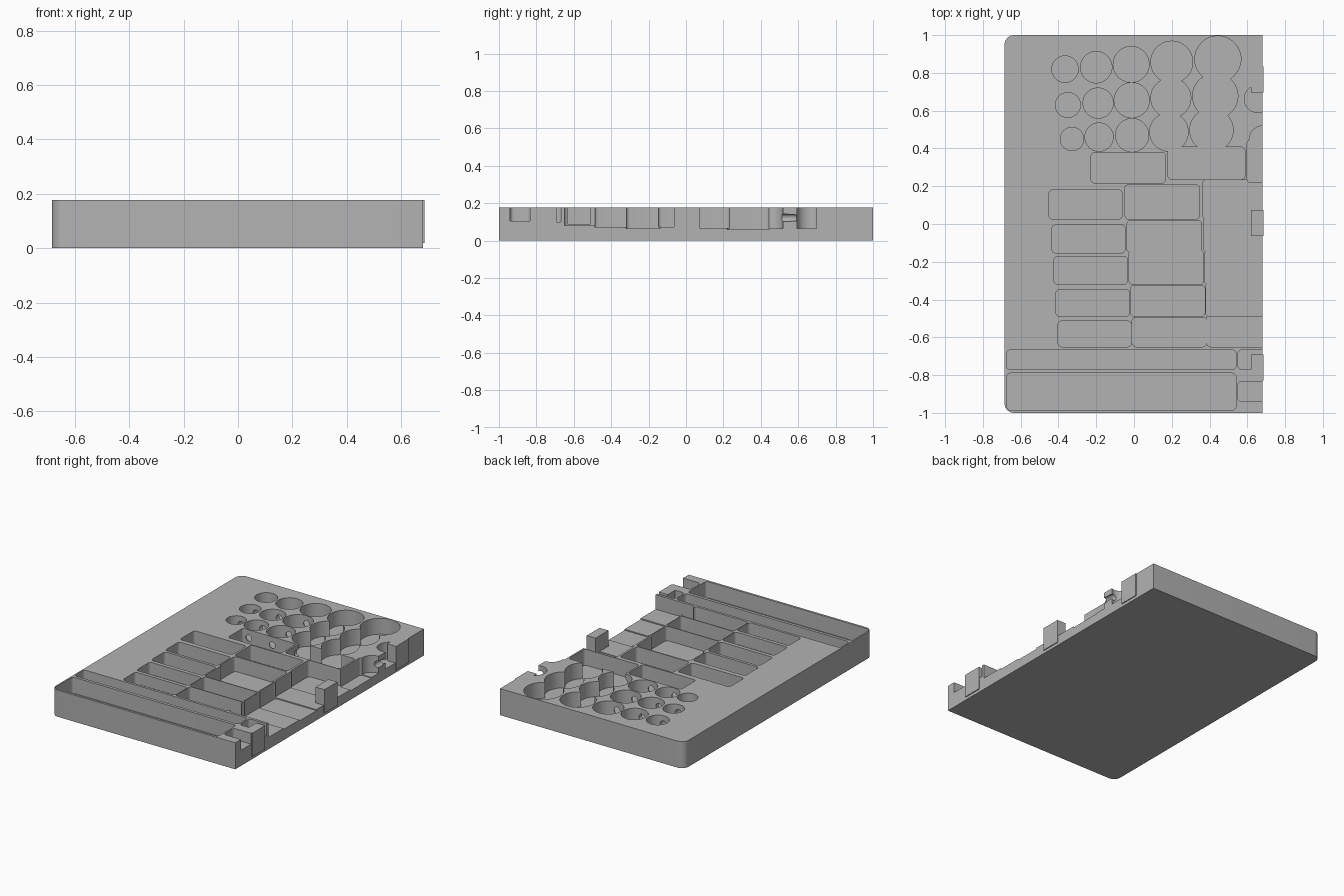
import bpy, bmesh, math
from mathutils import Vector

if "Cube" in bpy.data.objects:
    bpy.data.objects.remove(bpy.data.objects["Cube"], do_unlink=True)

TOP, ABOVE, OPEN = 0.178, 0.25, 0.8

grey = bpy.data.materials.new("plain_grey")
grey.use_nodes = True
grey.diffuse_color = (0.45, 0.45, 0.45, 1)
grey.node_tree.nodes["Principled BSDF"].inputs["Base Color"].default_value = (0.45, 0.45, 0.45, 1)


def prism(name, outline, z0, z1):
    bm = bmesh.new()
    face = bm.faces.new([bm.verts.new((x, y, z0)) for x, y in outline])
    ext = bmesh.ops.extrude_face_region(bm, geom=[face])["geom"]
    bmesh.ops.translate(bm, vec=(0, 0, z1 - z0), verts=[v for v in ext if isinstance(v, bmesh.types.BMVert)])
    bmesh.ops.recalc_face_normals(bm, faces=bm.faces)
    mesh = bpy.data.meshes.new(name)
    bm.to_mesh(mesh)
    bm.free()
    obj = bpy.data.objects.new(name, mesh)
    mesh.materials.append(grey)
    bpy.context.collection.objects.link(obj)
    return obj


def rounded(x0, x1, y0, y1, r, right=True, steps=5):
    # outline runs anticlockwise from the lower right corner
    pts = []
    for i, (x, y) in enumerate([(x1, y0), (x1, y1), (x0, y1), (x0, y0)]):
        if i < 2 and not right:
            pts.append((x, y))
            continue
        cx, cy = (x - r if x == x1 else x + r), (y - r if y == y1 else y + r)
        for s in range(steps + 1):
            a = math.pi / 2 * (i - 1 + s / steps)
            pts.append((cx + r * math.cos(a), cy + r * math.sin(a)))
    return pts


def circle(x, y, r, n=48):
    return [(x + r * math.cos(2 * math.pi * i / n), y + r * math.sin(2 * math.pi * i / n)) for i in range(n)]


tray = prism("storage_tray", rounded(-0.685, 0.68, -1, 1, 0.05, right=False, steps=8), 0, TOP)


def combine(tool, operation):
    mod = tray.modifiers.new("combine", "BOOLEAN")
    mod.operation, mod.solver, mod.object = operation, "EXACT", tool
    bpy.context.view_layer.update()
    mesh = bpy.data.meshes.new_from_object(tray.evaluated_get(bpy.context.evaluated_depsgraph_get()))
    tray.modifiers.clear()
    tray.data = mesh
    bpy.data.objects.remove(tool, do_unlink=True)


def pocket(x0, x1, y0, y1, floor):
    combine(prism("pocket_cutter", rounded(x0, x1, y0, y1, 0.02), floor, ABOVE), "DIFFERENCE")


# long slots and the short slots that run out of the open side
pocket(-0.675, 0.54, -0.985, -0.79, 0.07)
pocket(-0.675, 0.54, -0.77, -0.667, 0.10)
pocket(0.55, OPEN, -0.94, -0.833, 0.105)
pocket(0.55, OPEN, -0.77, -0.667, 0.10)

# two columns of small pockets, drifting sideways row by row
left_rows = [(-0.45, 0.026, 0.18), (-0.434, -0.153, -0.006), (-0.423, -0.32, -0.172),
             (-0.413, -0.49, -0.346), (-0.402, -0.65, -0.514)]
mid_rows = [(-0.048, 0.026, 0.208), (-0.037, -0.15, 0.018), (-0.026, -0.32, -0.14),
            (-0.019, -0.488, -0.326), (-0.01, -0.65, -0.494)]
for i, (x, y0, y1) in enumerate(left_rows):
    pocket(x, x + 0.388, y0, y1, 0.085 + 0.004 * i)
for i, (x, y0, y1) in enumerate(mid_rows):
    pocket(x, x + 0.395, y0, y1, 0.075 + 0.003 * i)

# stepped open bay
bay = [(0.385, -0.65, -0.48, 0.08), (0.38, -0.49, -0.31, 0.072), (0.375, -0.32, -0.14, 0.065),
       (0.37, -0.15, 0.04, 0.072), (0.362, 0.03, 0.233, 0.068)]
for x, y0, y1, floor in bay:
    pocket(x, OPEN, y0, y1, floor)

# upper pockets
pocket(-0.228, 0.168, 0.217, 0.378, 0.08)
pocket(0.18, 0.587, 0.236, 0.407, 0.07)
pocket(0.598, OPEN, 0.22, 0.445, 0.06)

# round wells: (x, y, radius) by column, from the back
wells = [
    [(-0.365, 0.82, 0.07), (-0.35, 0.63, 0.066), (-0.328, 0.45, 0.062)],
    [(-0.2, 0.83, 0.083), (-0.19, 0.64, 0.08), (-0.185, 0.46, 0.075)],
    [(-0.015, 0.845, 0.095), (-0.012, 0.655, 0.093), (-0.01, 0.47, 0.088)],
    [(0.2, 0.857, 0.111), (0.195, 0.667, 0.106), (0.185, 0.487, 0.102)],
    [(0.444, 0.873, 0.122), (0.43, 0.677, 0.12), (0.41, 0.497, 0.115)],
    [(0.656, 0.662, 0.072), (0.682, 0.447, 0.072)],
]
for i, column in enumerate(wells):
    for x, y, r in column:
        combine(prism("well_cutter", circle(x, y, r), 0.095 - 0.006 * i, ABOVE), "DIFFERENCE")

# narrow tunnels linking the wells of each column
for i, column in enumerate(wells):
    a = Vector((column[0][0], column[0][1], 0.122))
    b = Vector((column[-1][0], column[-1][1], 0.122))
    if i in (1, 2, 3):
        b.y = 0.345
    bpy.ops.mesh.primitive_cylinder_add(vertices=16, radius=0.022, depth=(b - a).length, location=(a + b) / 2)
    tunnel = bpy.context.object
    tunnel.rotation_mode = "QUATERNION"
    tunnel.rotation_quaternion = (b - a).to_track_quat("Z", "Y")
    combine(tunnel, "DIFFERENCE")

# joining tabs on the open side
for y in (-0.76, 0.005, 0.765):
    tab = [(0.62, y - 0.068), (0.686, y - 0.068), (0.686, y + 0.068), (0.62, y + 0.068)]
    combine(prism("joining_tab", tab, 0.02, TOP), "UNION")

tray.data.materials.clear()
tray.data.materials.append(grey)
for p in tray.data.polygons:
    p.material_index = 0
bpy.ops.object.select_all(action="DESELECT")
tray.select_set(True)
bpy.context.view_layer.objects.active = tray
bpy.ops.object.shade_smooth_by_angle(angle=math.radians(25))
